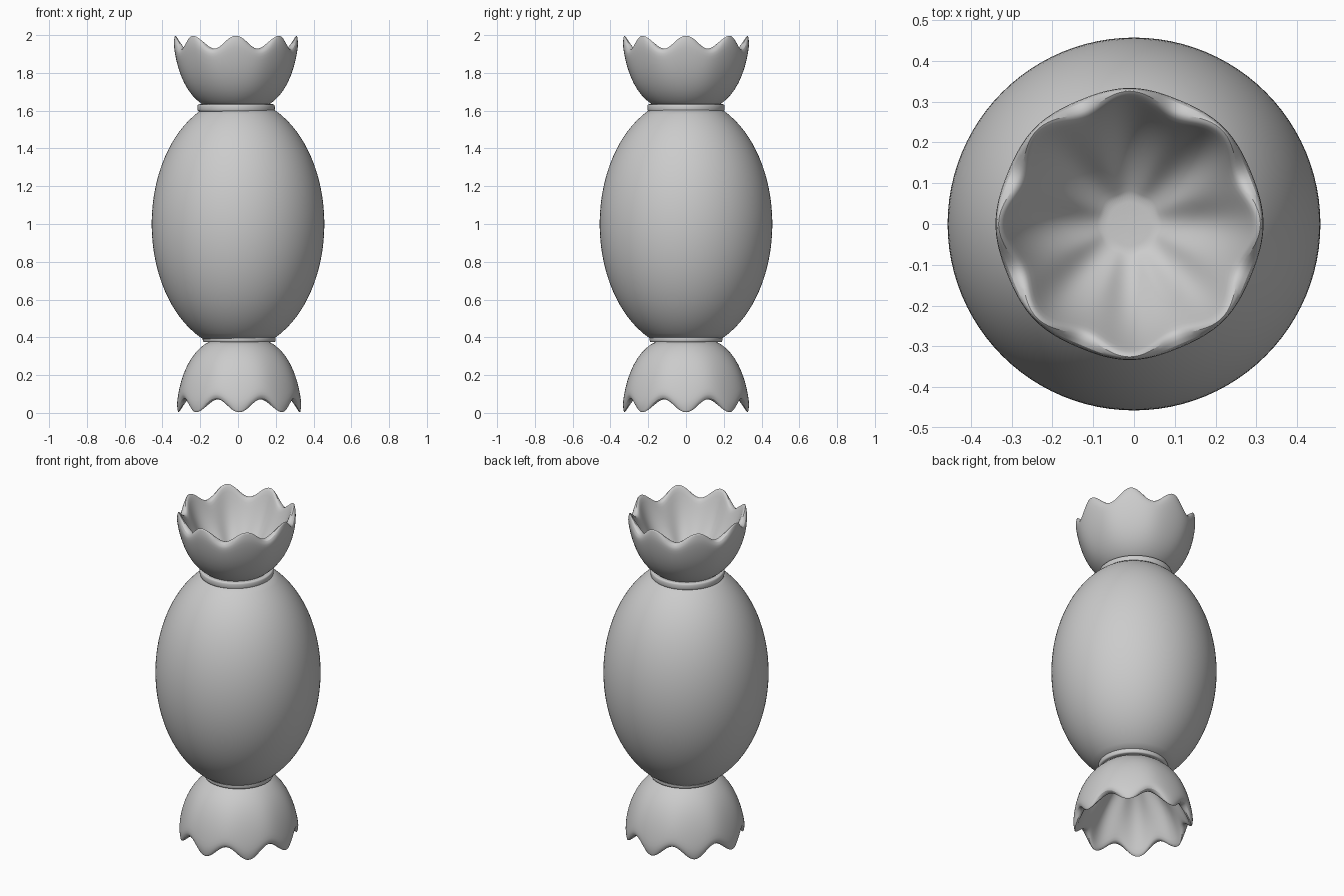
import bpy, bmesh, math

if "Cube" in bpy.data.objects:
    bpy.data.objects.remove(bpy.data.objects["Cube"])

TAU = 2 * math.pi
PLEATS = 8


def lathe(name, profile, segs, warp=None, subsurf=0):
    """Revolve (r, z) points into a capped solid; warp shapes each vertex."""
    bm = bmesh.new()
    rings = []
    for i, (r, z) in enumerate(profile):
        ring = []
        for k in range(segs):
            a = TAU * k / segs
            rr, zz = warp(i, r, z, a) if warp else (r, z)
            ring.append(bm.verts.new((rr * math.cos(a), rr * math.sin(a), zz)))
        rings.append(ring)
    for lo, hi in zip(rings, rings[1:]):
        for k in range(segs):
            n = (k + 1) % segs
            bm.faces.new((lo[k], lo[n], hi[n], hi[k]))
    bm.faces.new(rings[0][::-1])
    bm.faces.new(rings[-1])
    bmesh.ops.recalc_face_normals(bm, faces=bm.faces)
    mesh = bpy.data.meshes.new(name)
    bm.to_mesh(mesh)
    bm.free()
    obj = bpy.data.objects.new(name, mesh)
    bpy.context.collection.objects.link(obj)
    if subsurf:
        mod = obj.modifiers.new("smooth", 'SUBSURF')
        mod.levels = mod.render_levels = subsurf
    bpy.ops.object.select_all(action='DESELECT')
    obj.select_set(True)
    bpy.context.view_layer.objects.active = obj
    bpy.ops.object.shade_smooth_by_angle(angle=math.radians(50))
    return obj


# Egg-shaped sweet, cut flat under the collars
body = []
for i in range(41):
    z = 0.39 + 1.22 * i / 40
    body.append((0.457 * math.sqrt(1 - ((z - 1) / 0.667) ** 2), z))
lathe("candy_body", body, 96)


# Tie bands with softly rounded edges at both necks
def collar(name, radius, z, x):
    pts = [(radius - 0.035, z - 0.019)]
    for i in range(9):
        a = -math.pi / 2 + math.pi * i / 8
        bulge = 0.010 * math.cos(a) ** 0.5 if 0 < i < 8 else 0
        pts.append((radius - 0.010 + bulge, z + 0.019 * math.sin(a)))
    pts.append((radius - 0.035, z + 0.019))
    lathe(name, pts, 64).location.x = x


collar("top_collar", 0.205, 1.615, -0.01)
collar("bottom_collar", 0.193, 0.393, 0.006)

# Pleated wrapper ends: outer wall up, over the thick lip, down a funnel to a small floor
outer = [(0.15, 1.615), (0.182, 1.635), (0.23, 1.675), (0.275, 1.74),
         (0.307, 1.82), (0.323, 1.89), (0.328, 1.93), (0.322, 1.957)]
inner = [(0.308, 1.966), (0.293, 1.955), (0.277, 1.91), (0.237, 1.82),
         (0.178, 1.735), (0.115, 1.675), (0.072, 1.645), (0.066, 1.642)]


def pleat(i, r, z, a):
    wave = math.cos(PLEATS * a)
    t = max(0, min(1, (z - 1.635) / 0.33))
    if i < len(outer):
        depth = 0.003 * t
    else:
        depth = 0.016 * min(1, (r - 0.066) / 0.1)
    return r + depth * wave, z + 0.036 * wave * t ** 2


for name, x, turn in (("top_frill", -0.011, False), ("bottom_frill", 0.006, True)):
    frill = lathe(name, outer + inner, 96, pleat, subsurf=1)
    frill.scale.y = 1.015
    frill.location.x = x
    if turn:
        frill.rotation_euler.y = math.pi
        frill.location.z = 2.0
